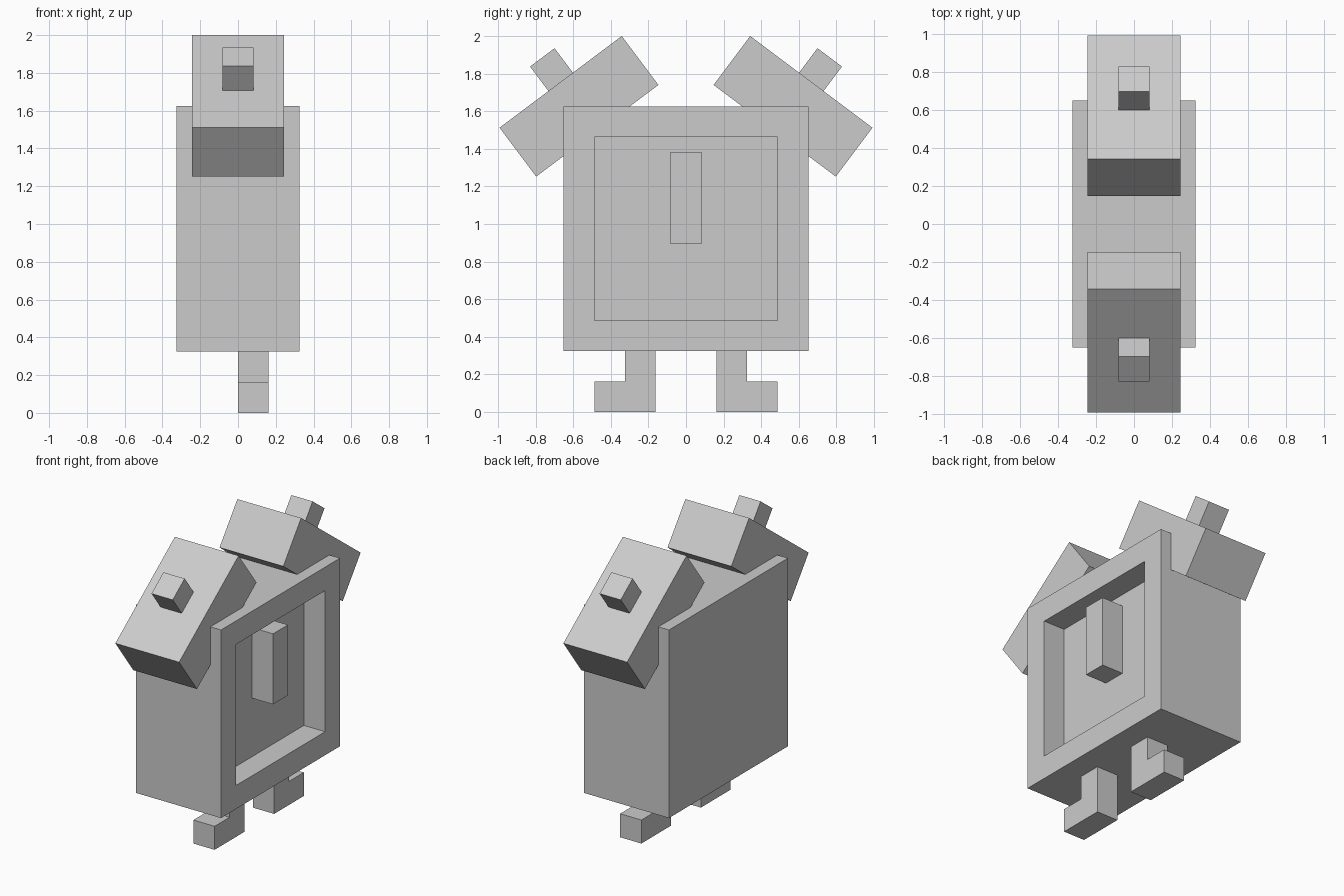
import bpy, bmesh, math
from mathutils import Matrix, Vector

if "Cube" in bpy.data.objects:
    bpy.data.objects.remove(bpy.data.objects["Cube"])

U = 2 / 12.3                 # block unit: the whole model sits on a pixel-like grid
TILT = math.atan2(3, 4)      # slope of the two hinged flaps


def finish(bm, name):
    bmesh.ops.recalc_face_normals(bm, faces=bm.faces[:])
    mesh = bpy.data.meshes.new(name)
    bm.to_mesh(mesh)
    bm.free()
    obj = bpy.data.objects.new(name, mesh)
    bpy.context.collection.objects.link(obj)
    return obj


def box_mesh(size, center, frame=Matrix()):
    bm = bmesh.new()
    m = frame @ Matrix.Translation(Vector(center) * U) @ Matrix.Diagonal((*[s * U for s in size], 1))
    bmesh.ops.create_cube(bm, size=1, matrix=m)
    return bm


# Body with a framed recess on its right side
bm = box_mesh((4, 8, 8), (0, 0, 6))
panel = max(bm.faces, key=lambda f: f.calc_center_median().x)
bmesh.ops.inset_region(bm, faces=[panel], thickness=U, use_even_offset=True)
floor = bmesh.ops.extrude_discrete_faces(bm, faces=[panel])["faces"][0]
bmesh.ops.translate(bm, verts=floor.verts[:], vec=(-U, 0, 0))
finish(bm, "body")

# Upright bar inside the recess
finish(box_mesh((1, 1, 3), (1.5, 0, 7)), "recess_bar")

foot_profile = [(1, 0), (3, 0), (3, 1), (2, 1), (2, 2), (1, 2)]
for side, label in ((-1, "front"), (1, "back")):
    # Tilted flap and its stud
    frame = Matrix.Translation((0, side * 3.5 * U, 10 * U)) @ Matrix.Rotation(-side * TILT, 4, 'X')
    finish(box_mesh((3, 5, 2), (0, 0, 0), frame), label + "_flap")
    finish(box_mesh((1, 1, 1), (0, 0, 1.5), frame), label + "_stud")

    # L-shaped foot, turned outward
    bm = bmesh.new()
    face = bm.faces.new([bm.verts.new((0, side * y * U, z * U)) for y, z in foot_profile])
    ext = bmesh.ops.extrude_face_region(bm, geom=[face], use_keep_orig=True)["geom"]
    bmesh.ops.translate(bm, verts=[g for g in ext if isinstance(g, bmesh.types.BMVert)], vec=(U, 0, 0))
    finish(bm, label + "_foot")
